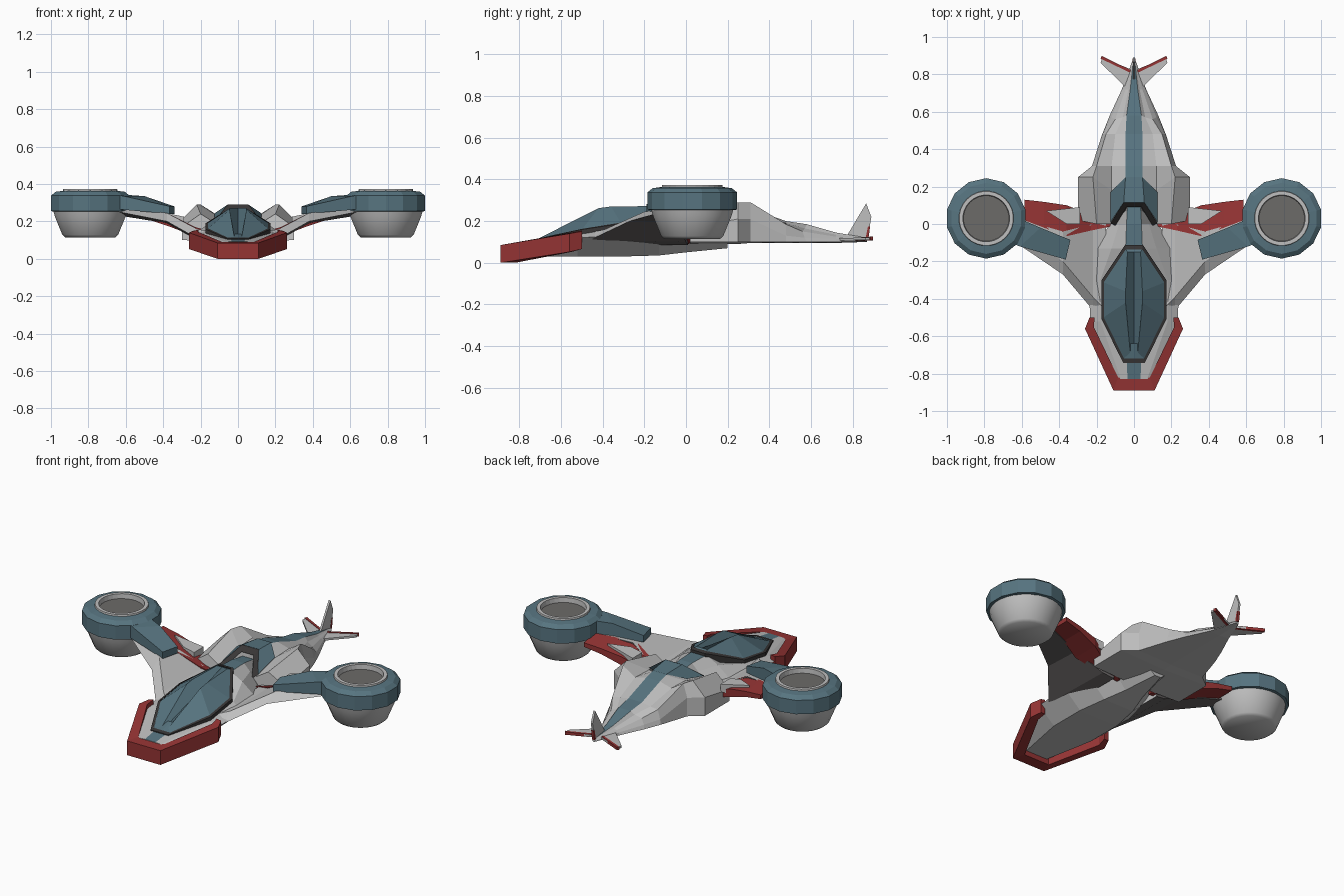
import bpy, bmesh, math
from mathutils import Vector


def material(name, rgb):
    m = bpy.data.materials.new(name)
    m.diffuse_color = (*rgb, 1)
    return m


LIGHT = material("light_grey", (0.52, 0.52, 0.52))
TEAL = material("teal", (0.095, 0.175, 0.215))
RED = material("red", (0.30, 0.034, 0.034))
UNDER = material("underside_grey", (0.14, 0.13, 0.13))
DARK = material("frame_dark", (0.04, 0.037, 0.037))
DISC = material("fan_grey", (0.15, 0.145, 0.14))


def loft(name, sections, mats, closed=False, caps=True, mirror=True):
    """Skin matching sections; mats holds one material per column (or a single one)."""
    n = len(sections[0])
    cols = n if closed else n - 1
    if not isinstance(mats, list):
        mats = [mats] * cols
    slots = list(dict.fromkeys(mats))
    me = bpy.data.meshes.new(name)
    for m in slots:
        me.materials.append(m)
    bm = bmesh.new()
    rows = [[bm.verts.new(p) for p in s] for s in sections]
    for a, b in zip(rows, rows[1:]):
        for i in range(cols):
            j = (i + 1) % n
            f = bm.faces.new((a[i], a[j], b[j], b[i]))
            f.material_index = slots.index(mats[i])
    if caps:
        for end in (rows[0], rows[-1]):
            f = bm.faces.new(end)
            f.material_index = slots.index(mats[min(1, len(mats) - 1)])
    bmesh.ops.recalc_face_normals(bm, faces=bm.faces)
    bm.to_mesh(me)
    bm.free()
    ob = bpy.data.objects.new(name, me)
    bpy.context.collection.objects.link(ob)
    if mirror:
        mod = ob.modifiers.new("mirror", 'MIRROR')
        mod.merge_threshold = 0.0005
    return ob


def prism(name, pts, offset, mat):
    off = Vector(offset)
    return loft(name, [pts, [Vector(p) + off for p in pts]], mat, closed=True)


def lathe(name, centre, profile, n, mats, smooth=False):
    """Revolve (radius, z) points about a vertical axis, flat side facing x."""
    cx, cy = centre
    rings = []
    for k in range(n):
        a = 2 * math.pi * (k + 0.5) / n
        rings.append([(cx + r * math.cos(a), cy + r * math.sin(a), z) for r, z in profile])
    rings.append(rings[0])
    ob = loft(name, rings, mats, caps=False)
    bm = bmesh.new()
    bm.from_mesh(ob.data)
    bmesh.ops.remove_doubles(bm, verts=bm.verts, dist=0.0005)
    bmesh.ops.recalc_face_normals(bm, faces=bm.faces)
    bm.to_mesh(ob.data)
    bm.free()
    if smooth:
        bpy.context.view_layer.objects.active = ob
        ob.select_set(True)
        bpy.ops.object.shade_smooth_by_angle(angle=math.radians(50))
        ob.select_set(False)
    return ob


# Forward hull: half sections from spine over the rim to the keel
hull = [
    (-0.83, [(0, .092), (.035, .092), (.07, .09), (.10, .08), (.07, .03), (0, .03)]),
    (-0.52, [(0, .135), (.045, .135), (.18, .135), (.235, .12), (.13, .03), (0, .03)]),
    (-0.30, [(0, .17), (.045, .17), (.18, .17), (.24, .13), (.13, .03), (0, .03)]),
    (-0.13, [(0, .25), (.045, .25), (.12, .21), (.21, .14), (.10, .035), (0, .035)]),
    (0.00, [(0, .25), (.04, .25), (.08, .21), (.13, .13), (.06, .05), (0, .05)]),
    (0.20, [(0, .22), (.03, .22), (.05, .15), (.06, .10), (.02, .07), (0, .07)]),
]
loft("forward_hull", [[(x, y, z) for x, z in p] for y, p in hull],
     [TEAL, LIGHT, LIGHT, LIGHT, LIGHT])

# Red nose bumper following the hull edge: outer xy, inner xy, bottom and top heights
bumper = [((0, -.89), (0, -.82), 0, .085), ((.11, -.89), (.085, -.82), 0, .085),
          ((.262, -.56), (.215, -.55), .052, .14), ((.238, -.50), (.21, -.50), .066, .15)]
loft("nose_bumper", [[(*o, b), (*o, t), (*i, t + .005), (*i, b)] for o, i, b, t in bumper],
     RED, closed=True)

# Canopy: dark frame with faceted glass
base = [(0, -.725, .105), (.055, -.725, .105), (.165, -.50, .155), (.165, -.31, .185),
        (.045, -.13, .262), (0, -.13, .262)]
ridge = [(0, -.69, .118), (.02, -.69, .118), (.045, -.42, .262), (.045, -.36, .27),
         (.035, -.15, .272), (0, -.15, .272)]


def grow(s, dz):
    return [(x * s, -.43 + (y + .43) * s, z + dz) for x, y, z in base]


loft("canopy_frame", [grow(1.06, -.04), grow(1.06, .004), grow(.98, .008)], DARK, caps=False)
loft("canopy_glass", [grow(.98, .006), ridge], TEAL)

# Rear body: spine, valley, engine shoulder, flank, belly
rear = [
    [(0, .12, .285), (.05, .12, .285), (.12, 0, .19), (.20, 0, .24), (.30, .02, .17), (.30, .02, .10), (0, .02, .09)],
    [(0, .25, .275), (.045, .25, .275), (.12, .18, .235), (.22, .25, .29), (.30, .25, .21), (.30, .25, .10), (0, .25, .09)],
    [(0, .31, .26), (.045, .31, .26), (.12, .31, .24), (.20, .31, .29), (.225, .31, .21), (.225, .31, .10), (0, .31, .095)],
    [(0, .48, .20), (.045, .48, .20), (.10, .48, .19), (.15, .48, .185), (.165, .48, .13), (.17, .48, .10), (0, .48, .095)],
    [(0, .58, .185), (.04, .58, .185), (.06, .57, .165), (.10, .56, .15), (.12, .57, .12), (.13, .58, .10), (0, .58, .095)],
    [(0, .72, .145), (.02, .72, .145), (.03, .72, .135), (.045, .72, .125), (.06, .72, .115), (.065, .72, .10), (0, .72, .095)],
    [(0, .87, .12), (.004, .87, .12), (.006, .87, .118), (.008, .87, .116), (.01, .87, .11), (.01, .87, .105), (0, .87, .10)],
]
loft("rear_body", rear, [TEAL, LIGHT, LIGHT, LIGHT, LIGHT, LIGHT])

# Intake hood with its dark raked lip
loft("intake_hood", [[(0, .115, .29), (.055, .115, .29), (.125, .01, .20)],
                     [(0, .25, .28), (.045, .25, .28), (.125, .17, .243)]], TEAL, caps=False)
loft("intake_lip", [[(0, .118, .291), (.055, .118, .291), (.125, .005, .20)],
                    [(0, .09, .262), (.04, .09, .262), (.10, -.01, .18)]], DARK, caps=False)

# Gull wings: leading y, trailing y, leading z, top z, bottom z at each station
wing = [(.15, -.53, .01, .09, .145, .085), (.22, -.46, 0, .11, .16, .10),
        (.38, -.27, -.04, .20, .245, .19), (.66, -.08, .04, .255, .275, .235)]
loft("wing", [[(x, l, zl), (x, l + .07, zt), (x, t, zt), (x, t, zb)]
              for x, l, t, zl, zt, zb in wing], [LIGHT, LIGHT, UNDER, UNDER], closed=True)

# Red trailing flaps with grey fillets
flap = [(.11, -.01, .012, .135, .09), (.23, -.035, .05, .17, .12), (.36, -.065, .10, .235, .17),
        (.48, -.02, .118, .258, .21), (.585, .02, .13, .27, .23)]
loft("wing_flap", [[(x, a, zt), (x, b, zt - .015), (x, b, zb), (x, a, zb)]
                   for x, a, b, zt, zb in flap], RED, closed=True)
prism("flap_fillet", [(.29, .0, .225), (.36, .0, .24), (.47, .07, .258), (.29, .09, .225)],
      (0, 0, -.05), LIGHT)

# Teal arms carrying the fan pods
arm = [(.365, -.19, .34, -.085, .24, .28), (.61, -.12, .50, -.02, .262, .335),
       (.66, -.10, .64, .04, .265, .345)]
loft("pod_arm", [[(a, b, zt), (c, d, zt), (c, d, zb), (a, b, zb)]
                 for a, b, c, d, zb, zt in arm], TEAL, closed=True)

# Fan pods: faceted collar, recessed disc, smooth lower bowl
pod = (.79, .03)
lathe("pod_collar", pod, [(.18, .25), (.215, .255), (.215, .338), (.19, .358), (.145, .364)],
      14, TEAL)
lathe("pod_rim", pod, [(.148, .358), (.145, .373), (.125, .373), (.122, .345)], 28, LIGHT)
lathe("pod_disc", pod, [(.124, .345), (0, .345)], 28, DISC)
lathe("pod_bowl", pod, [(.198, .255), (.19, .225), (.15, .128), (.135, .115), (0, .113)],
      28, LIGHT, smooth=True)

# Tail fins with red trailing edges
prism("tailplane", [(.0, .82, .105), (.17, .89, .11), (.178, .862, .11), (.035, .72, .105)],
      (0, 0, .012), LIGHT)
prism("tailplane_edge", [(.008, .818, .103), (.172, .898, .108), (.18, .885, .108), (.012, .805, .103)],
      (0, 0, .017), RED)
prism("tail_fin", [(0, .77, .125), (0, .865, .285), (0, .89, .22), (0, .872, .115)],
      (.006, 0, 0), LIGHT)
prism("tail_fin_edge", [(0, .862, .115), (0, .874, .175), (0, .884, .175), (0, .876, .115)],
      (.008, 0, 0), RED)
